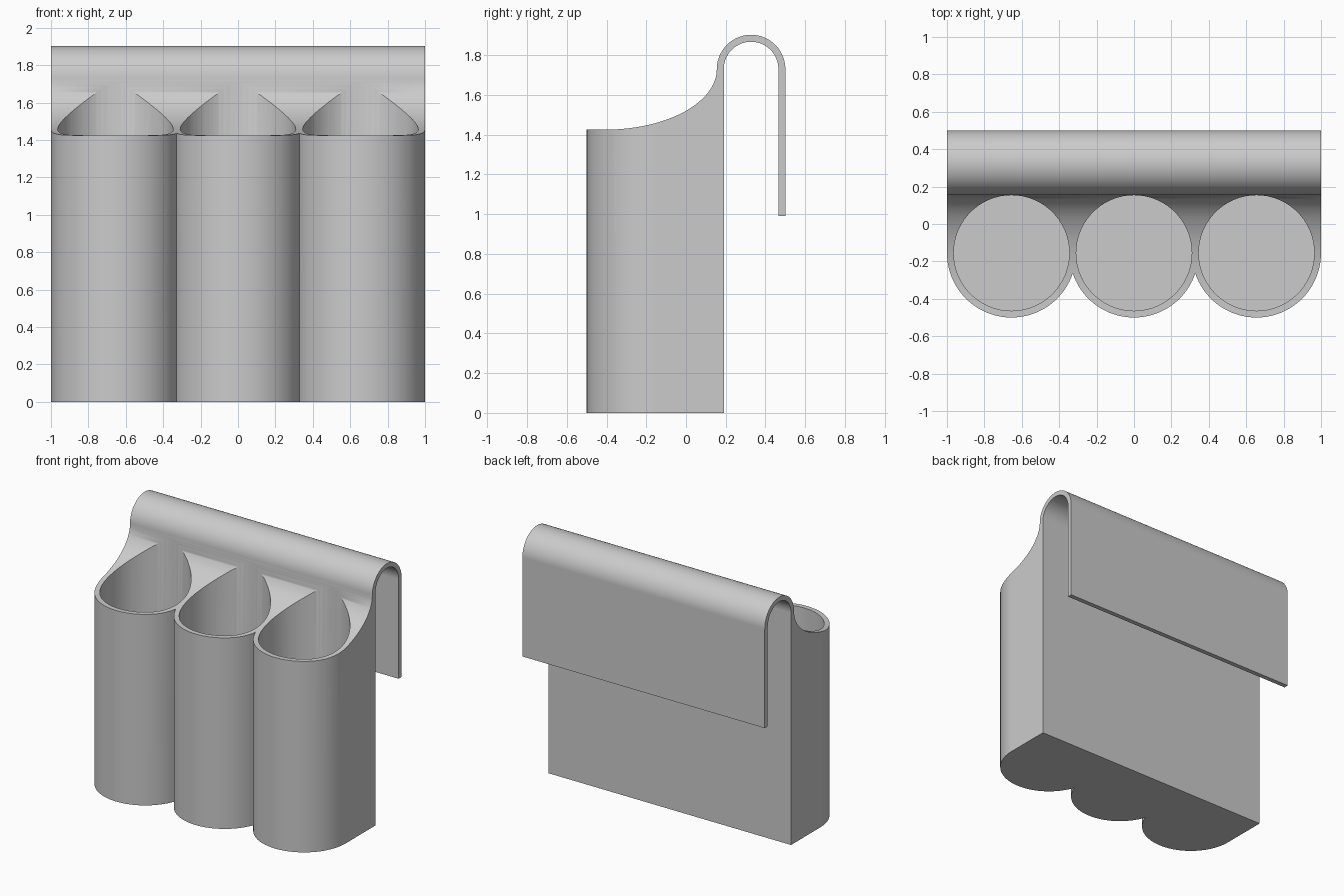
import bpy
import bmesh
from math import acos, cos, sin, pi

if "Cube" in bpy.data.objects:
    bpy.data.objects.remove(bpy.data.objects["Cube"], do_unlink=True)

OUTER, INNER = 0.345, 0.31          # tube radii
TUBE_Y, PITCH = -0.155, 0.655       # tube centre line and spacing
HOOK_Y, HOOK_Z = 0.3275, 1.73       # hook bend centre
HOOK_OUT, HOOK_IN = 0.1725, 0.1375  # hook bend radii
FLOOR = 0.035


def arc(cx, cy, rx, ry, start, end, steps):
    angles = [start + (end - start) * i / steps for i in range(steps + 1)]
    return [(cx + rx * cos(a), cy + ry * sin(a)) for a in angles]


def prism(name, points, place, offset):
    """Extrude a closed outline; place maps outline points into space."""
    bm = bmesh.new()
    face = bm.faces.new([bm.verts.new(place(u, v)) for u, v in points])
    moved = bmesh.ops.extrude_face_region(bm, geom=[face])["geom"]
    bmesh.ops.translate(bm, vec=offset,
                        verts=[g for g in moved if isinstance(g, bmesh.types.BMVert)])
    bmesh.ops.recalc_face_normals(bm, faces=bm.faces)
    mesh = bpy.data.meshes.new(name)
    bm.to_mesh(mesh)
    bm.free()
    obj = bpy.data.objects.new(name, mesh)
    bpy.context.collection.objects.link(obj)
    return obj


def cut(target, cutter, operation):
    mod = target.modifiers.new("cut", "BOOLEAN")
    mod.operation, mod.object, mod.solver = operation, cutter, "EXACT"
    bpy.context.view_layer.objects.active = target
    bpy.ops.object.modifier_apply(modifier=mod.name)
    bpy.data.objects.remove(cutter, do_unlink=True)


# Side outline: holder body, sweeping rim, and over-the-edge hook
front, back = TUBE_Y - OUTER, HOOK_Y - HOOK_IN
rim_y, rim_drop = -0.41, 0.305
side = [(back, 0), (front - 0.1, 0), (front - 0.1, HOOK_Z - rim_drop)]
side += arc(rim_y, HOOK_Z, HOOK_Y - HOOK_OUT - rim_y, rim_drop, -pi / 2, 0, 32)
side += arc(HOOK_Y, HOOK_Z, HOOK_OUT, HOOK_OUT, pi, 0, 40)[1:]
side += [(HOOK_Y + HOOK_OUT, 0.99), (HOOK_Y + HOOK_IN, 0.99)]
side += arc(HOOK_Y, HOOK_Z, HOOK_IN, HOOK_IN, 0, pi, 40)
holder = prism("hanging_tube_holder", side, lambda y, z: (-1.2, y, z), (2.4, 0, 0))

# Footprint: three merged round fronts with straight sides
notch = acos(PITCH / 2 / OUTER)
plan = [(1, 0.7), (-1, 0.7)]
for i in (-1, 0, 1):
    start = pi if i == -1 else pi + notch
    end = 2 * pi if i == 1 else 2 * pi - notch
    points = arc(i * PITCH, TUBE_Y, OUTER, OUTER, start, end, 40)
    plan += points if i == -1 else points[1:]
cut(holder, prism("footprint", plan, lambda x, y: (x, y, -0.1), (0, 0, 2.3)), "INTERSECT")

# Round pockets, stopping above the floor
for i in (-1, 0, 1):
    circle = arc(i * PITCH, TUBE_Y, INNER - 0.001, INNER - 0.001, 0, 2 * pi, 72)[:-1]
    pocket = prism("pocket", circle, lambda x, y: (x, y, FLOOR), (0, 0, 2))
    cut(holder, pocket, "DIFFERENCE")

# Plain grey finish
grey = bpy.data.materials.new("light_grey")
grey.use_nodes = True
colour = (0.6, 0.6, 0.6, 1)
grey.diffuse_color = colour
grey.node_tree.nodes["Principled BSDF"].inputs["Base Color"].default_value = colour
holder.data.materials.clear()
holder.data.materials.append(grey)
for poly in holder.data.polygons:
    poly.material_index = 0

# Smooth curves with sharp rims
bpy.ops.object.select_all(action="DESELECT")
holder.select_set(True)
bpy.context.view_layer.objects.active = holder
bpy.ops.object.shade_smooth_by_angle(angle=pi / 6)
weighted = holder.modifiers.new("even_shading", "WEIGHTED_NORMAL")
weighted.keep_sharp = True
